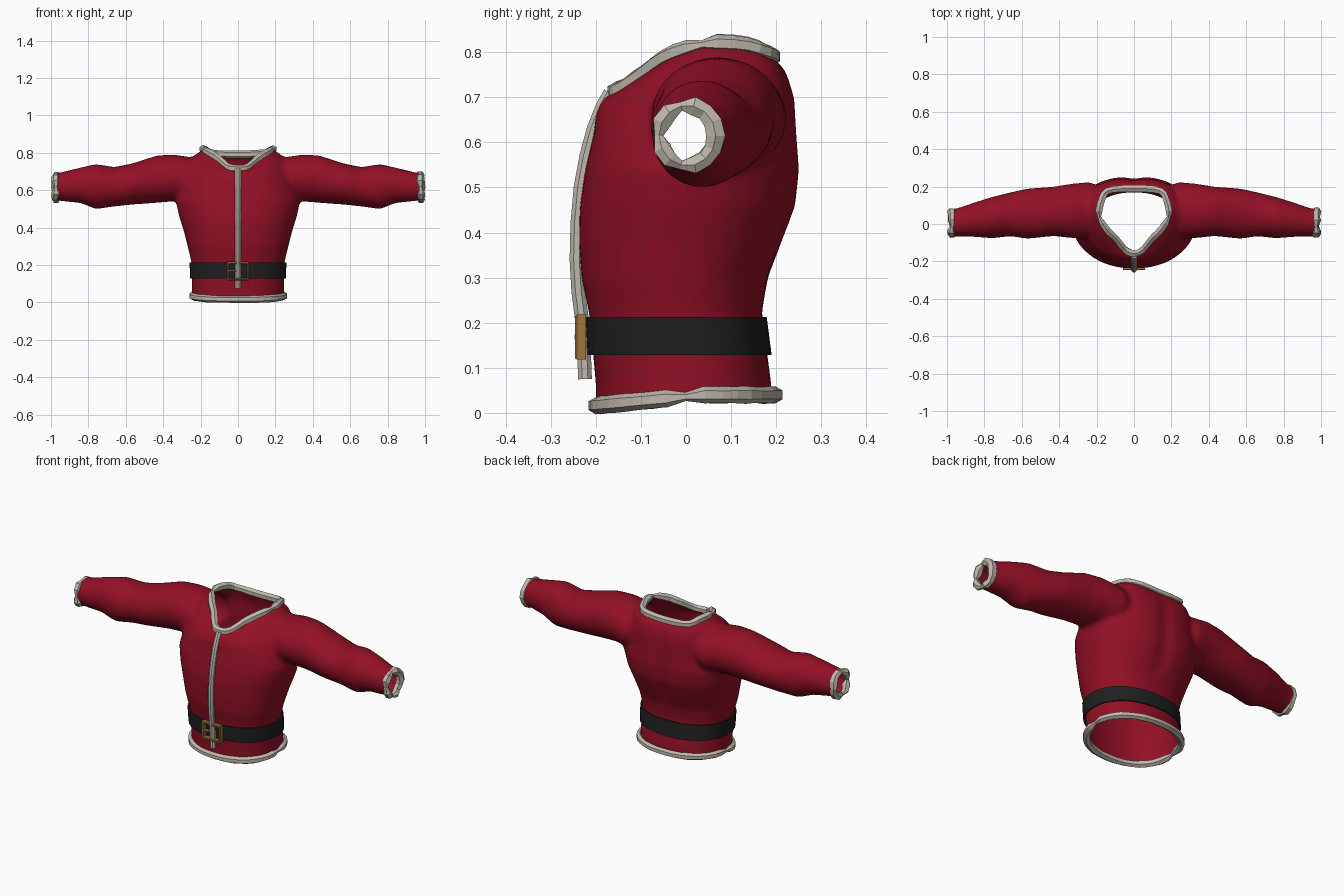
import bpy, bmesh, math, random
from mathutils import Vector

if "Cube" in bpy.data.objects:
    bpy.data.objects.remove(bpy.data.objects["Cube"])
random.seed(4)


def material(name, rgb):
    m = bpy.data.materials.new(name)
    m.diffuse_color = (*rgb, 1)
    m.use_nodes = True
    m.node_tree.nodes["Principled BSDF"].inputs["Base Color"].default_value = m.diffuse_color
    return m


RED = material("red cloth", (0.29, 0.005, 0.019))
FUR = material("pale trim", (0.52, 0.48, 0.42))
BLACK = material("black leather", (0.014, 0.014, 0.014))
GOLD = material("gold metal", (0.33, 0.18, 0.045))
N = 36


def to_object(name, bm, mat, smooth=False):
    me = bpy.data.meshes.new(name)
    bm.to_mesh(me)
    bm.free()
    for p in me.polygons:
        p.use_smooth = smooth
    me.materials.append(mat)
    ob = bpy.data.objects.new(name, me)
    bpy.context.collection.objects.link(ob)
    return ob


def loft(bm, rings, cap=True, wrap=False):
    rows = [[bm.verts.new(p) for p in r] for r in rings]
    n = len(rows[0])
    pairs = list(zip(rows, rows[1:])) + ([(rows[-1], rows[0])] if wrap else [])
    faces = []
    for a, b in pairs:
        for i in range(n):
            j = (i + 1) % n
            faces.append(bm.faces.new((a[i], a[j], b[j], b[i])))
    if cap:
        faces.append(bm.faces.new(rows[0][::-1]))
        faces.append(bm.faces.new(rows[-1]))
    bmesh.ops.recalc_face_normals(bm, faces=faces)


def spline(pts, t):
    # Catmull-Rom through a closed list of points, t from 0 to 1
    n = len(pts)
    s = t * n
    i, f = int(s), s - int(s)
    a, b, c, d = (Vector(pts[(i + k) % n]) for k in (-1, 0, 1, 2))
    return 0.5 * (2 * b + (c - a) * f + (2 * a - 5 * b + 4 * c - d) * f * f
                  + (3 * b - a - 3 * c + d) * f ** 3)


def oval(z, w, yf, yb, grow=0.0):
    # rounded body section, starting at the front and going round by +x
    out = []
    for k in range(N):
        t = math.tau * k / N
        s, c = math.sin(t), -math.cos(t)
        x = (w + grow) * math.copysign(abs(s) ** 0.9, s)
        y = (yf + yb) / 2 + ((yb - yf) / 2 + grow) * math.copysign(abs(c) ** 0.9, c)
        if y > 0 and 0.35 < z < 0.7:      # spine hollow
            y -= 0.014 * math.exp(-(x / 0.04) ** 2)
        out.append(Vector((x, y, z)))
    return out


def tube(name, pts, radius, up, closed=True, sides=6, pinch=(), jitter=0.0):
    # chunky faceted roll along a path, thinner at pinched indices
    bm = bmesh.new()
    rings, n = [], len(pts)
    for i, p in enumerate(pts):
        a = pts[(i - 1) % n] if closed or i else p
        b = pts[(i + 1) % n] if closed or i < n - 1 else p
        tan = (b - a).normalized()
        u = tan.cross(Vector(up)).normalized()
        v = u.cross(tan)
        r = radius * (0.5 if i in pinch else 1 + random.uniform(-jitter, jitter))
        angles = [math.tau * (k + 0.5) / sides for k in range(sides)]
        rings.append([p + r * (u * math.cos(q) + v * math.sin(q)) for q in angles])
    loft(bm, rings, cap=not closed, wrap=closed)
    return to_object(name, bm, FUR)


# neckline: front point, over the shoulders, across the back
half = [(0.045, -0.14, 0.72), (0.095, -0.08, 0.762), (0.145, -0.03, 0.795),
        (0.187, 0.045, 0.818), (0.172, 0.13, 0.815), (0.135, 0.18, 0.797)]
neck_pts = ([(0, -0.157, 0.715)] + half + [(0, 0.19, 0.79)]
            + [(-x, y, z) for x, y, z in half[::-1]])
neck = [spline(neck_pts, k / N) for k in range(N)]

# jacket: torso and sleeves as closed volumes, fused and softened
bm = bmesh.new()
body = [(-0.03, .247, -.2, .195), (0.06, .247, -.2, .19), (0.15, .247, -.208, .178),
        (0.22, .25, -.215, .168), (0.30, .27, -.232, .182), (0.38, .29, -.238, .218),
        (0.46, .315, -.236, .248), (0.54, .332, -.224, .256), (0.62, .31, -.205, .25)]
rings = [oval(*r) for r in body]
for f in (0.35, 0.7):
    rings.append([a.lerp(b, f) + (b - a).z * Vector((0, 0, 0.12))
                  + Vector((a.x, a.y, 0)) * 0.06 for a, b in zip(rings[8], neck)])
loft(bm, rings + [neck])
arm = [(0.12, .58, .74, -.05, .18), (0.24, .53, .775, -.08, .225), (0.34, .54, .79, -.075, .215),
       (0.43, .532, .787, -.065, .2), (0.57, .522, .742, -.08, .19), (0.66, .512, .724, -.066, .17),
       (0.76, .498, .74, -.077, .145), (0.84, .53, .722, -.07, .12), (0.95, .542, .695, -.068, .083),
       (1.02, .545, .69, -.066, .08)]
for side in (1, -1):
    loft(bm, [[(side * x, (f + b) / 2 + (b - f) / 2 * math.cos(math.tau * k / 24),
                (lo + hi) / 2 + (hi - lo) / 2 * math.sin(math.tau * k / 24))
               for k in range(24)] for x, lo, hi, f, b in arm])
bmesh.ops.triangulate(bm, faces=[f for f in bm.faces if len(f.verts) > 4])
jacket = to_object("jacket", bm, RED, True)
remesh = jacket.modifiers.new("fuse", "REMESH")
remesh.mode = "VOXEL"
remesh.voxel_size = 0.012
soft = jacket.modifiers.new("soften", "SMOOTH")
soft.factor, soft.iterations = 0.5, 8
fused = bpy.data.meshes.new_from_object(
    jacket.evaluated_get(bpy.context.evaluated_depsgraph_get()))
jacket.modifiers.clear()

# open the hem, cuffs and neck
bm = bmesh.new()
bm.from_mesh(fused)
for co, no in (((0, 0, 0.03), (0, 0, -1)), ((0.965, 0, 0), (1, 0, 0)), ((-0.965, 0, 0), (-1, 0, 0))):
    bmesh.ops.bisect_plane(bm, geom=bm.verts[:] + bm.edges[:] + bm.faces[:],
                           plane_co=co, plane_no=no, clear_outer=True)


def in_neck(p):
    hit = False
    for a, b in zip(neck, neck[1:] + neck[:1]):
        if (a.y > p.y) != (b.y > p.y) and p.x < a.x + (p.y - a.y) * (b.x - a.x) / (b.y - a.y):
            hit = not hit
    return hit


gone = [f for f in bm.faces
        if f.calc_center_median().z > 0.6 and in_neck(f.calc_center_median())]
bmesh.ops.delete(bm, geom=gone, context="FACES")
bm.to_mesh(jacket.data)
bm.free()
for p in jacket.data.polygons:
    p.use_smooth = True
    p.material_index = 0

# fur trim on collar, hem and cuffs
tube("collar_trim", neck, 0.02, (0, 0, 1), pinch=(10, 26), jitter=0.08)
hem = [p + Vector((0, 0, 0.02 * p.y / 0.2 if p.y < 0 else 0.004)) for p in oval(0.036, .248, -.2, .198)]
tube("hem_trim", hem, 0.019, (0, 0, 1), pinch=(9, 27), jitter=0.08)
for side, label in ((1, "left"), (-1, "right")):
    ring = [Vector((side * (0.975 + random.uniform(-.004, .004)),
                    0.003 + 0.063 * math.cos(math.tau * k / 14),
                    0.615 + 0.067 * math.sin(math.tau * k / 14))) for k in range(14)]
    tube(label + "_cuff_trim", ring, 0.022, (1, 0, 0), pinch=(4, 7, 10), jitter=0.12)

# front strip
strip = [(0.075, -.224), (0.13, -.226), (0.2, -.23), (0.27, -.239), (0.34, -.243), (0.42, -.241),
         (0.5, -.234), (0.57, -.221), (0.63, -.205), (0.68, -.185), (0.71, -.168)]
tube("front_strip", [Vector((0, y, z)) for z, y in strip], 0.0165, (1, 0, 0), closed=False, sides=8)

# belt
bm = bmesh.new()
low, high = (0.128, .247, -.21, .181), (0.213, .25, -.214, .17)
loft(bm, [oval(*low, 0.009), oval(*high, 0.009), oval(*high, 0.002), oval(*low, 0.002)],
     cap=False, wrap=True)
belt = to_object("belt", bm, BLACK, True)
belt.data.set_sharp_from_angle(angle=math.radians(40))

# buckle frame with a prong
bm = bmesh.new()
loft(bm, [[(sx * w, y, 0.168 + sz * h) for sx, sz in ((-1, -1), (1, -1), (1, 1), (-1, 1))]
          for w, h, y in ((.06, .05, -.222), (.06, .05, -.242), (.057, .047, -.246),
                          (.05, .04, -.246), (.047, .037, -.242), (.047, .037, -.222))],
     cap=False, wrap=True)
loft(bm, [[(x, y, z) for y, z in ((-.247, .164), (-.23, .164), (-.23, .173), (-.247, .173))]
          for x in (-0.052, -0.012)])
to_object("belt_buckle", bm, GOLD)
